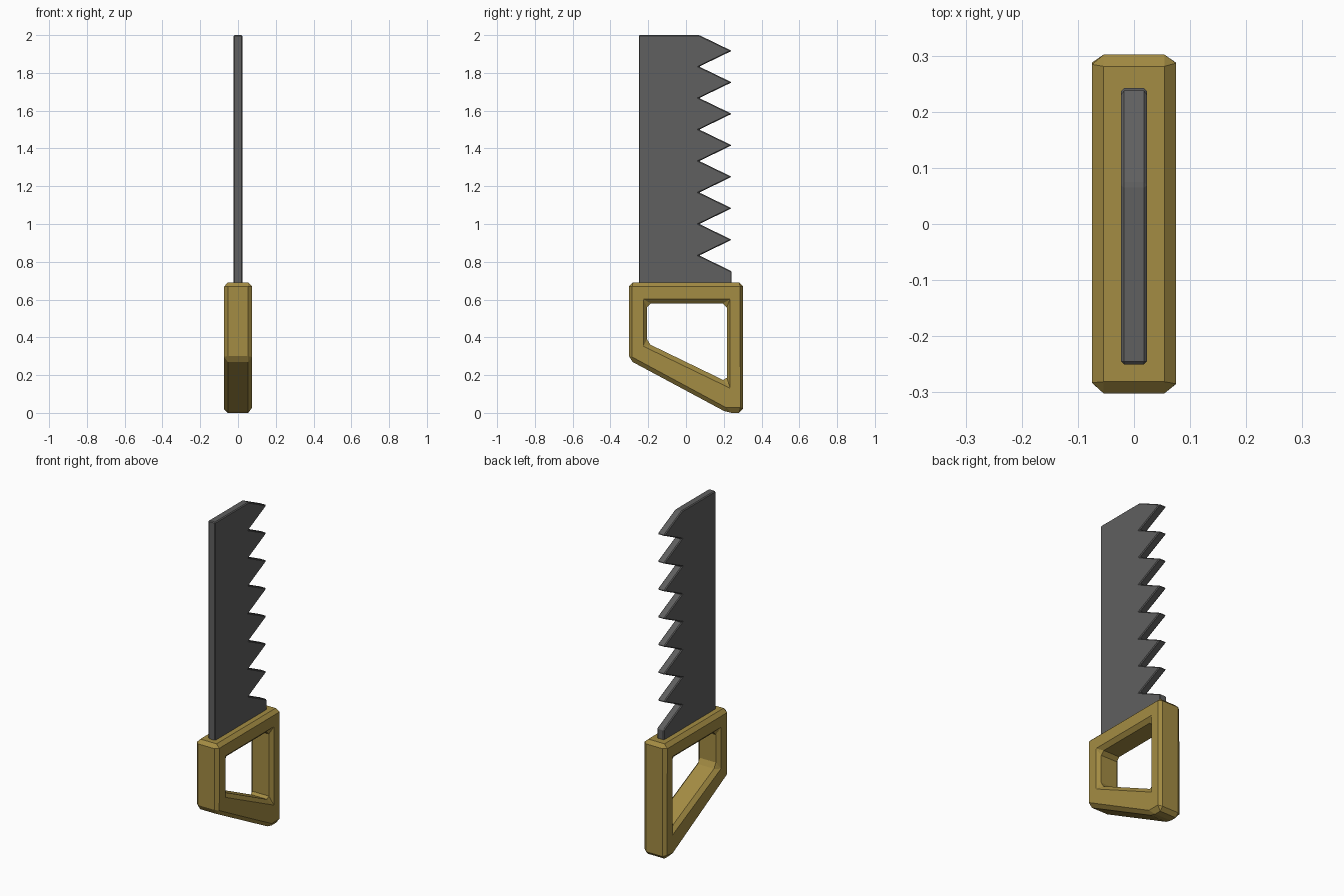
import bpy, bmesh, math

if "Cube" in bpy.data.objects:
    bpy.data.objects.remove(bpy.data.objects["Cube"])


def finish(name, bm, color, bevel):
    """Turn a bmesh into an object with a colour and a one-step chamfer."""
    bmesh.ops.recalc_face_normals(bm, faces=bm.faces)
    mesh = bpy.data.meshes.new(name)
    bm.to_mesh(mesh)
    bm.free()
    obj = bpy.data.objects.new(name, mesh)
    bpy.context.collection.objects.link(obj)
    mat = bpy.data.materials.new(name + "_material")
    mat.diffuse_color = color
    mat.use_nodes = True
    mat.node_tree.nodes["Principled BSDF"].inputs["Base Color"].default_value = mat.diffuse_color
    mesh.materials.append(mat)
    mod = obj.modifiers.new("chamfer", "BEVEL")
    mod.width = bevel
    mod.segments = 1
    mod.limit_method = 'ANGLE'
    mod.angle_limit = math.radians(20)
    return obj


def ring(bm, points, x):
    return [bm.verts.new((x, y, z)) for y, z in points]


def walls(bm, a, b):
    n = len(a)
    for i in range(n):
        j = (i + 1) % n
        bm.faces.new((a[i], a[j], b[j], b[i]))


# Blade: flat plate with seven teeth along the +y edge
pitch = 1 / 6
outline = [(-0.25, 0.65), (-0.25, 2.0), (0.07, 2.0)]
for i in range(7):
    top = 2.0 - i * pitch
    outline += [(0.242, top - pitch / 2), (0.07, top - pitch)]
outline += [(0.242, 0.75), (0.242, 0.65)]
bm = bmesh.new()
left, right = ring(bm, outline, -0.023), ring(bm, outline, 0.023)
bm.faces.new(left)
bm.faces.new(right)
walls(bm, left, right)
finish("blade", bm, (0.115, 0.115, 0.115, 1), 0.005)

# Handle: slanted closed frame around a grip opening
outer = [(-0.302, 0.69), (0.302, 0.69), (0.302, 0.0), (0.22, 0.0), (-0.302, 0.28)]
inner = [(-0.207, 0.58), (0.216, 0.58), (0.216, 0.165), (-0.207, 0.37)]
bm = bmesh.new()
outers = [ring(bm, outer, x) for x in (-0.075, 0.075)]
inners = [ring(bm, inner, x) for x in (-0.075, 0.075)]
walls(bm, *outers)
walls(bm, *inners)
for o, n in zip(outers, inners):
    bm.faces.new((o[0], o[1], n[1], n[0]))
    bm.faces.new((o[1], o[2], n[2], n[1]))
    bm.faces.new((o[2], o[3], o[4], n[3], n[2]))
    bm.faces.new((o[4], o[0], n[0], n[3]))
finish("handle", bm, (0.37, 0.262, 0.056, 1), 0.021)
